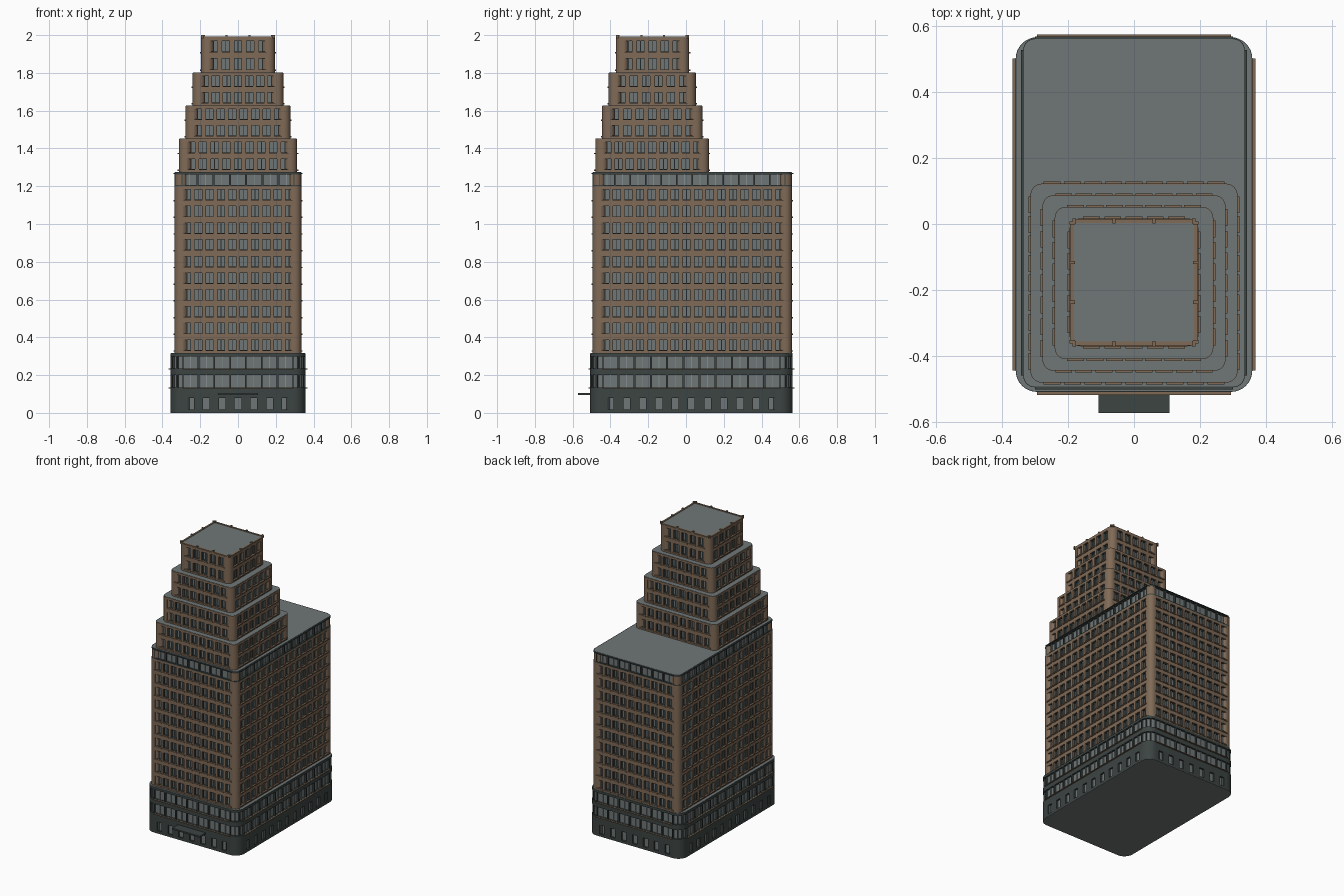
import bpy, bmesh, math
from mathutils import Matrix

cube = bpy.data.objects.get("Cube")
if cube:
    bpy.data.objects.remove(cube, do_unlink=True)


def material(name, rgb):
    m = bpy.data.materials.new(name)
    m.use_nodes = True
    m.diffuse_color = (*rgb, 1)
    m.node_tree.nodes["Principled BSDF"].inputs["Base Color"].default_value = (*rgb, 1)
    return m


BRICK = material("brown brick", (0.215, 0.145, 0.094))
GREY = material("grey glass and roofing", (0.16, 0.182, 0.182))
STONE = material("charcoal stone", (0.045, 0.058, 0.055))
PALE = material("pale window bar", (0.23, 0.27, 0.275))


def prism(bm, rect, z0, z1, r, steps=8):
    """Upright block with rounded corners."""
    x0, x1, y0, y1 = rect
    centres = [(x1 - r, y1 - r), (x0 + r, y1 - r), (x0 + r, y0 + r), (x1 - r, y0 + r)]
    ring = []
    for q, (cx, cy) in enumerate(centres):
        for i in range(steps + 1):
            a = (q + i / steps) * math.pi / 2
            ring.append((cx + r * math.cos(a), cy + r * math.sin(a)))
    low = [bm.verts.new((x, y, z0)) for x, y in ring]
    high = [bm.verts.new((x, y, z1)) for x, y in ring]
    bm.faces.new(low[::-1])
    bm.faces.new(high)
    for i in range(len(ring)):
        j = (i + 1) % len(ring)
        bm.faces.new((low[i], low[j], high[j], high[i]))


def box(bm, x0, x1, y0, y1, z0, z1, turn=Matrix()):
    m = Matrix.Translation(((x0 + x1) / 2, (y0 + y1) / 2, (z0 + z1) / 2))
    m = turn @ m @ Matrix.Diagonal((x1 - x0, y1 - y0, z1 - z0, 1))
    bmesh.ops.create_cube(bm, size=1, matrix=m)


def finish(bm, name, mat):
    me = bpy.data.meshes.new(name)
    bm.to_mesh(me)
    bm.free()
    me.materials.append(mat)
    ob = bpy.data.objects.new(name, me)
    bpy.context.collection.objects.link(ob)
    bpy.ops.object.select_all(action="DESELECT")
    ob.select_set(True)
    bpy.context.view_layer.objects.active = ob
    bpy.ops.object.shade_smooth_by_angle(angle=math.radians(30))


def inset(rect, d):
    return (rect[0] + d, rect[1] - d, rect[2] + d, rect[3] - d)


def sides(rect):
    """Frame at the middle of each face (local -y points outward) and its length."""
    x0, x1, y0, y1 = rect
    cx, cy = (x0 + x1) / 2, (y0 + y1) / 2
    faces = [(cx, y0, 0, x1 - x0), (x1, cy, 1, y1 - y0),
             (cx, y1, 2, x1 - x0), (x0, cy, 3, y1 - y0)]
    for x, y, k, length in faces:
        yield Matrix.Translation((x, y, 0)) @ Matrix.Rotation(k * math.pi / 2, 4, "Z"), length


def shell(name, rect, r, z0, z1, rows, pitch, win, depth, mat, d=0, grow=0, corners=True):
    """Floor bands, piers and corner posts that leave window openings."""
    bm = bmesh.new()
    edges = [z0] + [z for lo, hi in rows for z in (lo + grow, hi - grow)] + [z1]
    for lo, hi in zip(edges[::2], edges[1::2]):
        prism(bm, inset(rect, d), lo, hi, r - d)
    for turn, length in sides(rect):
        run = length / 2 - r
        n = round(2 * run / pitch)
        p = 2 * run / n
        half = (p - win) / 2 + grow
        for i in range(n + 1):
            c = -run + i * p
            box(bm, max(c - half, -run), min(c + half, run), d, depth + 0.005, z0, z1, turn)
    x0, x1, y0, y1 = rect
    for cx in (x0 + r, x1 - r):
        for cy in (y0 + r, y1 - r):
            if corners:
                s = r - d
                prism(bm, (cx - s, cx + s, cy - s, cy + s), z0, z1, s)
            else:
                # slim mullions around a glazed corner
                start = math.atan2(cy - (y0 + y1) / 2, cx)
                quad = math.floor(start / (math.pi / 2)) * math.pi / 2
                for k in (1, 2):
                    turn = Matrix.Translation((cx, cy, 0)) @ Matrix.Rotation(quad + k * math.pi / 6, 4, "Z")
                    box(bm, r - depth - 0.005, r - 0.002, -0.004, 0.004, z0, z1, turn)
    finish(bm, name, mat)


def block(name, rect, r, z0, z1, mat):
    bm = bmesh.new()
    prism(bm, rect, z0, z1, r)
    finish(bm, name, mat)


def per_window(name, rect, r, rows, pitch, mat, shape):
    """Repeat a small box at every window; shape gives its extents from (lo, hi)."""
    bm = bmesh.new()
    for turn, length in sides(rect):
        run = length / 2 - r
        n = round(2 * run / pitch)
        for i in range(n):
            c = -run + (i + 0.5) * 2 * run / n
            for lo, hi in rows:
                half, y0, y1, a, b = shape(lo, hi)
                box(bm, c - half, c + half, y0, y1, a, b, turn)
    finish(bm, name, mat)


def ledges(name, rect, r, heights, out, thick, mat):
    bm = bmesh.new()
    for turn, length in sides(rect):
        run = length / 2 - r
        for z in heights:
            box(bm, -run, run, -out, 0.004, z, z + thick, turn)
    finish(bm, name, mat)


def brick_block(name, rect, r, z0, z1, floors):
    """Brick storeys with dark-lined, recessed windows."""
    h = (z1 - z0) / floors
    rows = [(z0 + (i + 0.18) * h, z0 + (i + 0.83) * h) for i in range(floors)]
    pitch, win, depth = 0.062, 0.043, 0.02
    block(name + "_glass", inset(rect, depth), r - depth, z0, z1 - 0.005, GREY)
    shell(name + "_walls", rect, r, z0, z1, rows, pitch, win, depth, BRICK)
    shell(name + "_reveals", rect, r, z0, z1 - 0.003, rows, pitch, win, depth, STONE, 0.006, 0.002)
    per_window(name + "_sills", rect, r, rows, pitch, BRICK,
               lambda lo, hi: (win / 2 + 0.004, -0.006, 0.004, lo - 0.007, lo))
    per_window(name + "_mullions", rect, r, rows, pitch, PALE,
               lambda lo, hi: (0.002, 0.01, depth + 0.002, lo, hi))


# Stone base: ground floor, then two glazed storeys
base = (-0.358, 0.358, -0.508, 0.565)
block("foundation", base, 0.065, 0, 0.002, GREY)
block("base_glass", inset(base, 0.012), 0.053, 0.002, 0.31, GREY)
shell("ground_floor", base, 0.065, 0.002, 0.13, [(0.018, 0.08)], 0.083, 0.035, 0.012, STONE)
base_rows = [(0.135, 0.2), (0.235, 0.299)]
shell("base_upper_floors", base, 0.065, 0.125, 0.315, base_rows,
      0.083, 0.075, 0.012, STONE, corners=False)
per_window("base_mullions", base, 0.065, base_rows, 0.083, PALE,
           lambda lo, hi: (0.002, 0.006, 0.014, lo, hi))
block("base_roof", inset(base, 0.002), 0.063, 0.311, 0.317, GREY)
ledges("base_ledges", base, 0.065, (0.13, 0.23), 0.009, 0.004, BRICK)

# Entrance canopy
bm = bmesh.new()
box(bm, -0.107, 0.107, -0.572, -0.5, 0.094, 0.104)
finish(bm, "entrance_canopy", STONE)

# Main tower with a glazed top storey
tower = (-0.335, 0.335, -0.494, 0.561)
brick_block("tower", tower, 0.035, 0.315, 1.2, 10)
top_rows = [(1.207, 1.262)]
block("top_storey_glass", inset(tower, 0.012), 0.023, 1.2, 1.265, GREY)
shell("top_storey_frame", tower, 0.035, 1.2, 1.272, top_rows, 0.083, 0.075, 0.012, STONE, corners=False)
per_window("top_storey_mullions", tower, 0.035, top_rows, 0.083, PALE,
           lambda lo, hi: (0.002, 0.006, 0.014, lo, hi))
bm = bmesh.new()
for cx in (-0.3, 0.3):
    for cy in (-0.459, 0.526):
        prism(bm, (cx - 0.034, cx + 0.034, cy - 0.034, cy + 0.034), 1.2, 1.265, 0.034)
finish(bm, "top_storey_corners", BRICK)
block("tower_roof", inset(tower, 0.002), 0.033, 1.268, 1.274, GREY)
ledges("tower_cornice", tower, 0.035, (1.266,), 0.007, 0.005, STONE)

# Stepped crown: half width, front, back, bottom, top
tiers = [(0.313, -0.48, 0.122, 1.272, 1.45), (0.277, -0.444, 0.087, 1.45, 1.625),
         (0.24, -0.409, 0.052, 1.625, 1.8), (0.195, -0.37, 0.017, 1.8, 1.988)]
for i, (w, front, back, z0, z1) in enumerate(tiers):
    rect = (-w, w, front, back)
    brick_block(f"tier_{i + 1}", rect, 0.034, z0, z1, 2)
    block(f"tier_{i + 1}_roof", inset(rect, 0.002), 0.032, z1 - 0.004, z1 + 0.002, GREY)

# Parapet rail and posts on the highest roof
bm = bmesh.new()
for turn, length in sides(rect):
    run = length / 2 - 0.012
    box(bm, -run, run, 0.002, 0.014, 1.985, 1.993, turn)
    for k in (-1, -1 / 3, 1 / 3, 1):
        c = k * (run - 0.002)
        box(bm, c - 0.005, c + 0.005, 0, 0.016, 1.985, 2.0, turn)
finish(bm, "parapet", BRICK)
